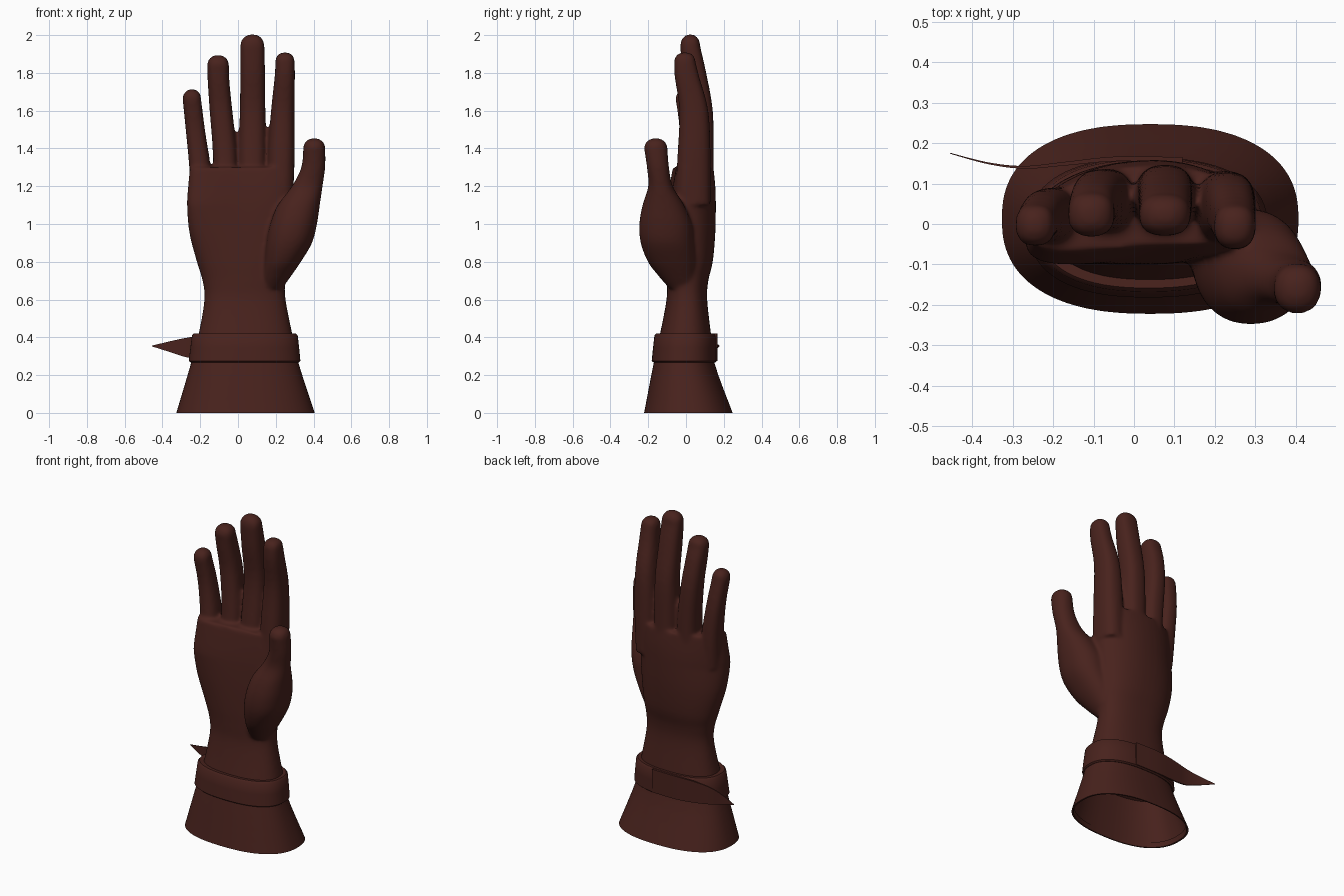
import bpy, bmesh, math
from mathutils import Vector

if "Cube" in bpy.data.objects:
    bpy.data.objects.remove(bpy.data.objects["Cube"])

leather = bpy.data.materials.new("dark_leather")
leather.diffuse_color = (0.065, 0.016, 0.012, 1)
leather.use_nodes = True
leather.node_tree.nodes["Principled BSDF"].inputs["Base Color"].default_value = leather.diffuse_color


def ring(z, x0, x1, y0, y1, n=2.4, seg=48):
    """Rounded-box outline at height z, given by its x and y limits."""
    pts = []
    for i in range(seg):
        a = 2 * math.pi * i / seg
        c, s = math.cos(a), math.sin(a)
        pts.append(Vector(((x0 + x1) / 2 + (x1 - x0) / 2 * math.copysign(abs(c) ** (2 / n), c),
                           (y0 + y1) / 2 + (y1 - y0) / 2 * math.copysign(abs(s) ** (2 / n), s), z)))
    return pts


def smooth_rows(rows, steps=4):
    """Catmull-Rom interpolation between rows of numbers."""
    out = []
    for i in range(len(rows) - 1):
        p0, p1, p2, p3 = (rows[max(i - 1, 0)], rows[i], rows[i + 1], rows[min(i + 2, len(rows) - 1)])
        for k in range(steps):
            t = k / steps
            out.append([0.5 * (2 * b + (c - a) * t + (2 * a - 5 * b + 4 * c - d) * t * t
                               + (3 * b - a - 3 * c + d) * t ** 3)
                        for a, b, c, d in zip(p0, p1, p2, p3)])
    return out + [list(rows[-1])]


def skin(bm, loops, caps=True, closed=False):
    vs = [[bm.verts.new(p) for p in lp] for lp in loops]
    pairs = list(zip(vs, vs[1:])) + ([(vs[-1], vs[0])] if closed else [])
    for a, b in pairs:
        for i in range(len(a)):
            j = (i + 1) % len(a)
            bm.faces.new((a[i], a[j], b[j], b[i]))
    if caps and not closed:
        bm.faces.new(vs[0][::-1])
        bm.faces.new(vs[-1])


def loft(bm, rows, tip=0, arch=0, n=2.4):
    rows = smooth_rows(rows)
    if tip:                                   # rounded finger end
        z, x0, x1, y0, y1 = rows[-1]
        cx, cy, hx, hy = (x0 + x1) / 2, (y0 + y1) / 2, (x1 - x0) / 2, (y1 - y0) / 2
        for t in (0.3, 0.55, 0.75, 0.9, 0.98):
            s = math.sqrt(1 - t ** 2.4)
            rows.append([z + (tip - z) * t, cx - hx * s, cx + hx * s, cy - hy * s, cy + hy * s])
    loops = [ring(*r, n=n) for r in rows]
    for lp in loops:                          # curl the knuckle line forward at its ends
        for p in lp:
            k = min(max((p.z - 0.7) / 0.4, 0), 1)
            p.y -= arch * k * (p.x - 0.07) ** 2
    skin(bm, loops)


def finish(name, bm):
    bmesh.ops.recalc_face_normals(bm, faces=bm.faces)
    me = bpy.data.meshes.new(name)
    bm.to_mesh(me)
    bm.free()
    ob = bpy.data.objects.new(name, me)
    bpy.context.collection.objects.link(ob)
    me.materials.append(leather)
    bpy.context.view_layer.objects.active = ob
    for o in bpy.context.selected_objects:
        o.select_set(False)
    ob.select_set(True)
    return ob


# Glove: sleeve and palm
bm = bmesh.new()
loft(bm, [(-.06, -.345, .425, -.235, .267), (0, -.327, .407, -.222, .247), (.26, -.25, .322, -.172, .152),
          (.42, -.208, .287, -.137, .132), (.6, -.178, .252, -.103, .112), (.7, -.188, .25, -.1, .118),
          (.8, -.218, .26, -.1, .142), (.95, -.257, .275, -.095, .156), (1.1, -.27, .287, -.085, .159),
          (1.2, -.264, .294, -.072, .156), (1.3, -.255, .298, -.055, .146)], arch=.6)
# Glove: little, ring, middle and index fingers
fingers = [
    (1.715, [(1.1, -.25, -.13, -.07, .08), (1.3, -.258, -.145, -.045, .09), (1.5, -.277, -.175, -.035, .08),
             (1.66, -.293, -.195, -.055, .05)]),
    (1.895, [(1.1, -.13, 0, -.05, .13), (1.36, -.132, -.005, -.015, .136), (1.6, -.15, -.03, -.005, .132),
             (1.75, -.16, -.045, -.022, .108), (1.84, -.163, -.048, -.032, .08)]),
    (2.005, [(1.1, .005, .145, -.05, .145), (1.36, .003, .149, -.015, .146), (1.6, .01, .145, .005, .142),
             (1.8, .012, .143, -.02, .107), (1.94, .012, .14, -.03, .075)]),
    (1.91, [(1.1, .155, .29, -.06, .13), (1.36, .157, .3, -.045, .13), (1.6, .175, .299, -.035, .118),
            (1.78, .194, .301, -.06, .07), (1.86, .198, .3, -.062, .05)]),
]
for tip, rows in fingers:
    loft(bm, rows, tip, n=2.5)
# Glove: thumb
loft(bm, [(.66, .12, .235, -.09, .05), (.73, .13, .285, -.15, .05), (.8, .14, .333, -.202, .05),
          (.9, .15, .392, -.24, .04), (1.0, .17, .418, -.247, .03), (1.1, .21, .433, -.23, -.01),
          (1.2, .285, .448, -.2, -.07), (1.3, .335, .462, -.207, -.09), (1.4, .345, .462, -.222, -.098)],
     1.455, n=2.2)
glove = finish("glove", bm)
m = glove.modifiers.new("merge", 'REMESH')
m.mode = 'VOXEL'
m.voxel_size = 0.01
m = glove.modifiers.new("soften", 'SMOOTH')
m.factor, m.iterations = 0.5, 10
for name in ("merge", "soften"):
    bpy.ops.object.modifier_apply(modifier=name)

# Open hem at the bottom with a small turned-in lip
bm = bmesh.new()
bm.from_mesh(glove.data)
bmesh.ops.bisect_plane(bm, geom=bm.verts[:] + bm.edges[:] + bm.faces[:], plane_co=(0, 0, 0),
                       plane_no=(0, 0, -1), clear_outer=True)
hem = [e for e in bm.edges if e.is_boundary]
for scale, dz in ((0.97, 0), (0.98, 0.03)):
    new = bmesh.ops.extrude_edge_only(bm, edges=hem)["geom"]
    for v in (g for g in new if isinstance(g, bmesh.types.BMVert)):
        v.co = Vector((0.04 + (v.co.x - 0.04) * scale, 0.0125 + (v.co.y - 0.0125) * scale, v.co.z + dz))
    hem = [g for g in new if isinstance(g, bmesh.types.BMEdge)]
bmesh.ops.recalc_face_normals(bm, faces=bm.faces)
bm.to_mesh(glove.data)
bm.free()
bpy.ops.object.shade_smooth_by_angle(angle=math.radians(50))

# Wrist strap: closed band with rounded edges
bm = bmesh.new()
outline = []
for z, inset in ((.275, .03), (.268, .01), (.275, .001), (.345, 0), (.41, 0), (.42, .008), (.418, .035)):
    t = (z - .27) / .15
    outline.append(ring(z, -.262 + .02 * t + inset, .332 - .017 * t - inset,
                        -.183 + .017 * t + inset, .165 - .007 * t - inset, seg=72))
skin(bm, outline, closed=True)
finish("wrist_strap", bm)
bpy.ops.object.shade_smooth_by_angle(angle=math.radians(50))

# Strap end: tapering tongue that leaves the back of the band
bm = bmesh.new()
path = smooth_rows([(.12, .158, .275, .419), (-.04, .161, .275, .419), (-.17, .149, .281, .412),
                    (-.27, .14, .294, .398), (-.36, .15, .322, .379), (-.455, .175, .352, .356)], 6)
loops = []
for i, (x, y, lo, hi) in enumerate(path):
    h = 0.007 * (1 - 0.85 * i / (len(path) - 1))
    loops.append([(x, y - h, lo), (x, y - h, hi), (x, y + h, hi), (x, y + h, lo)])
skin(bm, loops)
finish("strap_end", bm)
bpy.ops.object.shade_smooth_by_angle(angle=math.radians(40))
